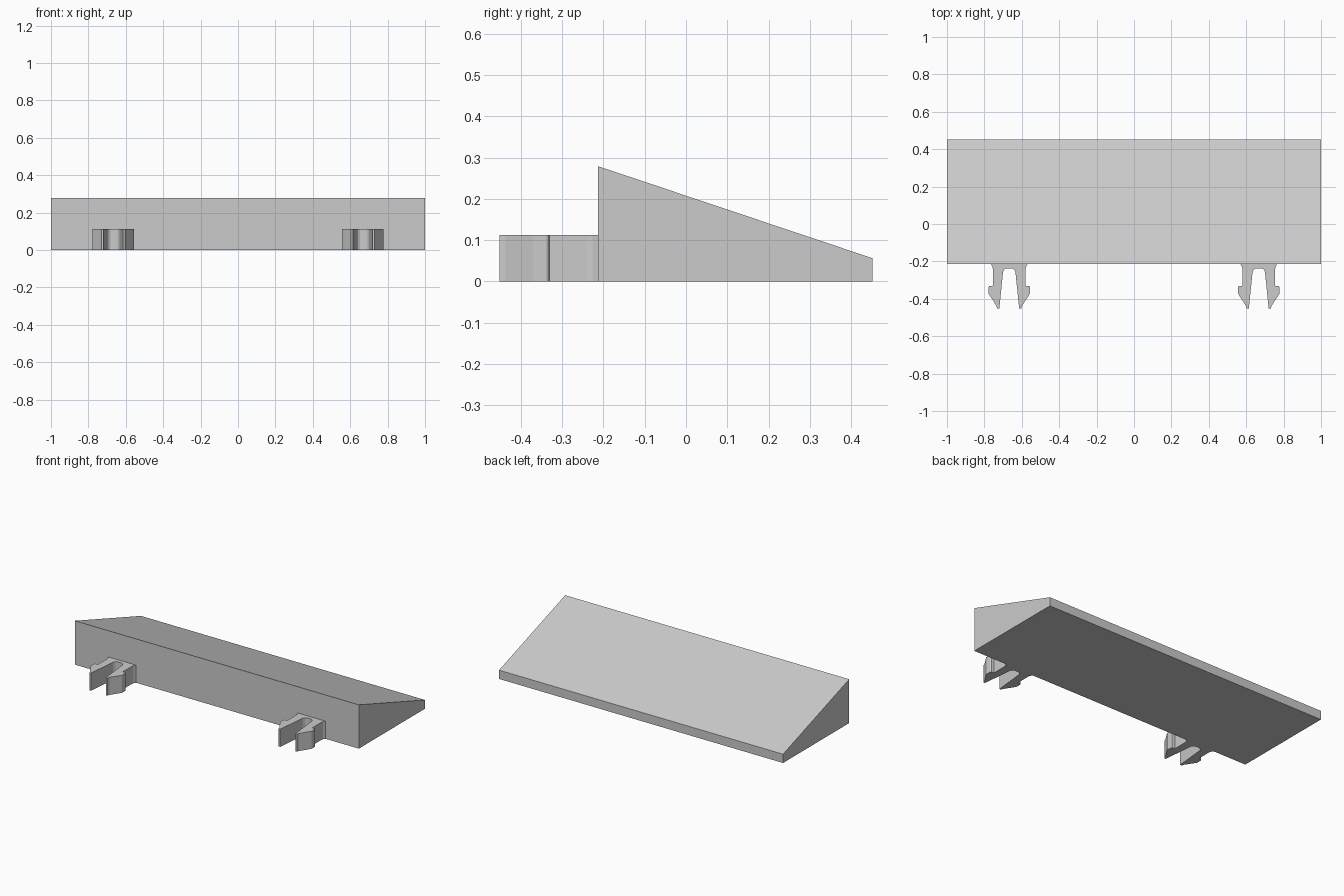
import bpy, bmesh, math
from mathutils import Vector

cube = bpy.data.objects.get("Cube")
if cube:
    bpy.data.objects.remove(cube, do_unlink=True)

grey = bpy.data.materials.new("light grey plastic")
grey.use_nodes = True
grey.diffuse_color = (0.6, 0.6, 0.6, 1)
grey.node_tree.nodes["Principled BSDF"].inputs["Base Color"].default_value = (0.6, 0.6, 0.6, 1)


def extrude_profile(name, points, direction):
    """Fill a closed outline and extrude it along a direction."""
    bm = bmesh.new()
    face = bm.faces.new([bm.verts.new(p) for p in points])
    moved = bmesh.ops.extrude_face_region(bm, geom=[face])["geom"]
    verts = [g for g in moved if isinstance(g, bmesh.types.BMVert)]
    bmesh.ops.translate(bm, verts=verts, vec=Vector(direction))
    bmesh.ops.recalc_face_normals(bm, faces=bm.faces)
    mesh = bpy.data.meshes.new(name)
    bm.to_mesh(mesh)
    bm.free()
    mesh.materials.append(grey)
    obj = bpy.data.objects.new(name, mesh)
    bpy.context.collection.objects.link(obj)
    return obj


BACK, FACE, TIP = 0.452, -0.213, -0.452

# Sloping wedge body
side = [(FACE, 0), (BACK, 0), (BACK, 0.056), (FACE, 0.279)]
extrude_profile("ramp_body", [(-1, y, z) for y, z in side], (2, 0, 0))

# Half outline of a forked snap clip, from the slot roof round to the root
slot = [(0.015, -0.237), (0.026, -0.243), (0.033, -0.255), (0.053, TIP)]
barb = [(0.064, TIP), (0.069, -0.437), (0.111, -0.372), (0.111, -0.338),
        (0.107, -0.332), (0.088, -0.330)]
root = [(0.088, -0.24), (0.091, -0.226), (0.099, FACE)]
half = slot + barb + root
outline = half + [(-x, y) for x, y in reversed(half)]

# A clip near each end of the front face
for name, cx in (("right_clip", -0.667), ("left_clip", 0.667)):
    extrude_profile(name, [(cx + x, y, 0) for x, y in outline], (0, 0, 0.112))
